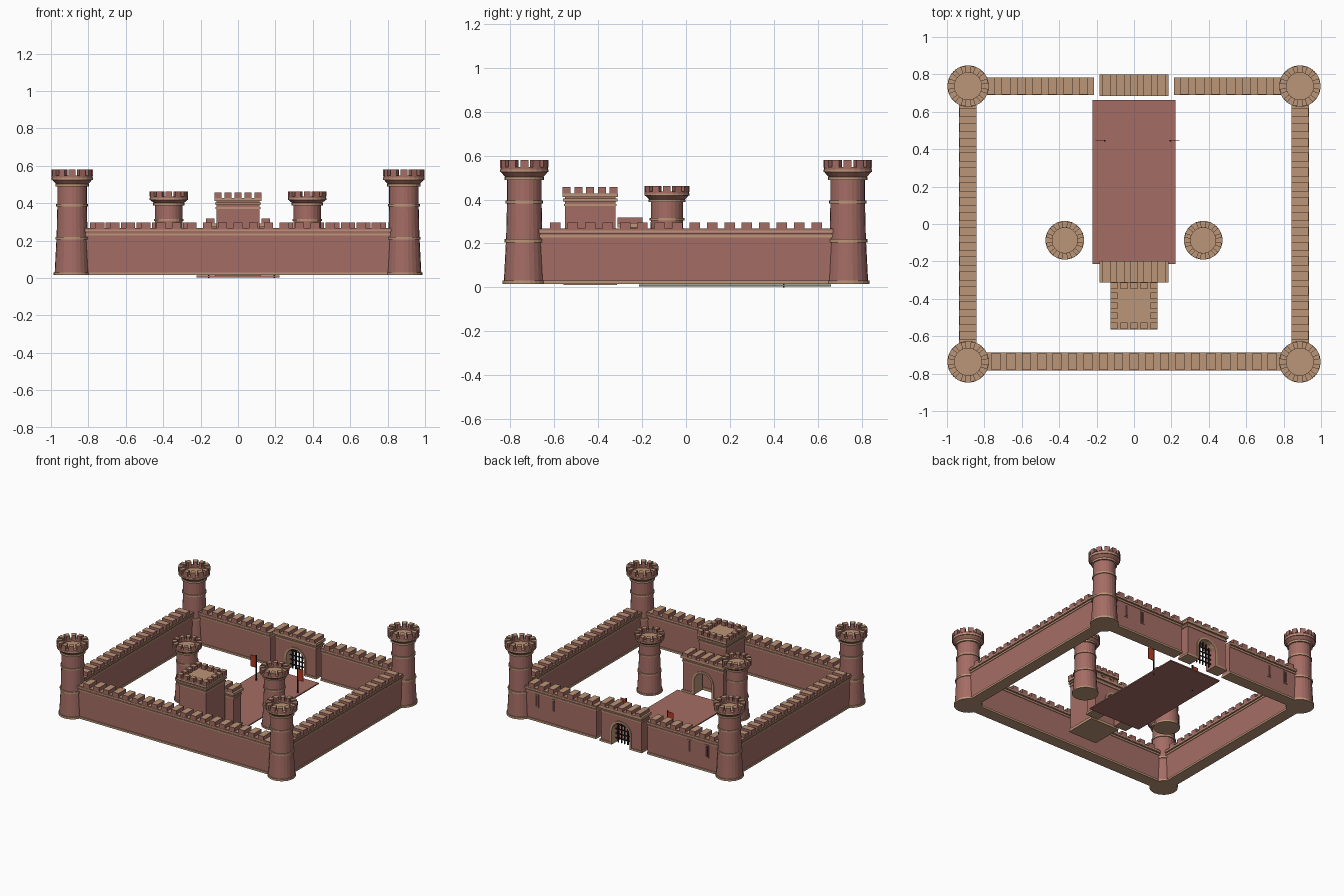
import bpy, bmesh, math
from math import pi, cos, sin, sqrt
from mathutils import Matrix, Vector

if "Cube" in bpy.data.objects:
    bpy.data.objects.remove(bpy.data.objects["Cube"])


def material(name, r, g, b):
    m = bpy.data.materials.new(name)
    m.diffuse_color = (r, g, b, 1)
    m.use_nodes = True
    m.node_tree.nodes["Principled BSDF"].inputs["Base Color"].default_value = m.diffuse_color
    return m


BRICK = material("red_brown_brick", .375, .152, .128)
TAN = material("tan_stone", .50, .30, .185)
IRON = material("black_iron", .012, .012, .014)
RED = material("banner_red", .45, .045, .018)
DARK = material("slit_shadow", .09, .04, .035)
MASONRY = [BRICK, TAN]


def finish(name, bm, mats, flat_tan=False):
    """Turn a bmesh into an object; optionally make level faces tan."""
    bmesh.ops.recalc_face_normals(bm, faces=bm.faces)
    if flat_tan:
        for f in bm.faces:
            if abs(f.normal.z) > .9:
                f.material_index = 1
    me = bpy.data.meshes.new(name)
    bm.to_mesh(me)
    bm.free()
    for m in mats:
        me.materials.append(m)
    ob = bpy.data.objects.new(name, me)
    bpy.context.collection.objects.link(ob)
    return ob


def add_box(bm, x0, x1, y0, y1, z0, z1, mat=0):
    geo = bmesh.ops.create_cube(bm, size=1)
    for v in geo["verts"]:
        v.co = Vector(((x0 + x1) / 2 + v.co.x * (x1 - x0),
                       (y0 + y1) / 2 + v.co.y * (y1 - y0),
                       (z0 + z1) / 2 + v.co.z * (z1 - z0)))
    for f in {f for v in geo["verts"] for f in v.link_faces}:
        f.material_index = mat


def add_prism(bm, pts, y0, y1, mat=0):
    """Extrude an outline in the xz plane along y."""
    f = bm.faces.new([bm.verts.new((x, y0, z)) for x, z in pts])
    f.material_index = mat
    ext = bmesh.ops.extrude_face_region(bm, geom=[f], use_keep_orig=True)
    new = [g for g in ext["geom"] if isinstance(g, bmesh.types.BMVert)]
    bmesh.ops.translate(bm, verts=new, vec=(0, y1 - y0, 0))
    for v in new:
        for face in v.link_faces:
            face.material_index = mat


# ---------- round towers ----------
# radius, height, material of the band rising from this point
PROFILE = [(.099, .015, 1), (.099, .03, 1), (.093, .03, 0), (.084, .205, 1),
           (.090, .205, 1), (.090, .219, 1), (.083, .219, 0), (.079, .382, 1),
           (.085, .382, 1), (.085, .395, 1), (.079, .395, 0), (.079, .488, 1),
           (.090, .488, 1), (.090, .503, 1), (.087, .503, 0), (.107, .525, 1),
           (.111, .525, 1), (.111, .536, 1), (.109, .536, 0), (.109, .548, 1),
           (.073, .548, 0), (.073, .535, 0)]
SIDES = 24


def tower(name, x, y, sr=1, sz=1):
    bm = bmesh.new()
    rings = [[bm.verts.new((r * cos(2 * pi * i / SIDES), r * sin(2 * pi * i / SIDES), z))
              for i in range(SIDES)] for r, z, _ in PROFILE]
    for k in range(len(rings) - 1):
        a, b = rings[k], rings[k + 1]
        for i in range(SIDES):
            j = (i + 1) % SIDES
            bm.faces.new((a[i], a[j], b[j], b[i])).material_index = PROFILE[k][2]
    for ring in (rings[0], rings[-1]):
        bm.faces.new(ring).material_index = 1
    # crown of wedge-shaped merlons
    for i in range(12):
        c, h = 2 * pi * i / 12, .165
        low, high = [[bm.verts.new((r * cos(c + d), r * sin(c + d), z))
                      for r, d in ((.073, -h), (.112, -h), (.112, h), (.073, h))]
                     for z in (.546, .58)]
        bm.faces.new(low)
        bm.faces.new(high)
        for k in range(4):
            j = (k + 1) % 4
            bm.faces.new((low[k], low[j], high[j], high[k]))
    ob = finish(name, bm, MASONRY, True)
    ob.data.transform(Matrix.Translation((x, y, .015 * (1 - sz))) @ Matrix.Diagonal((sr, sr, sz, 1)))


for sx in (-1, 1):
    for sy in (-1, 1):
        tower("corner_tower", sx * .887, sy * .737)
    tower("inner_tower", sx * .37, -.087, .93, .79)


# ---------- curtain walls ----------
def wall(name, length, merlons, place, span):
    """Wall along x with plinth, two string courses and merlons."""
    bm = bmesh.new()
    a = length / 2
    for w, z0, z1, m in ((.09, .015, .03, 1), (.076, .03, .26, 0), (.085, .228, .238, 1),
                         (.09, .246, .268, 0), (.094, .25, .26, 1)):
        add_box(bm, -a, a, -w / 2, w / 2, z0, z1, m)
    pitch = span / merlons
    for i in range(merlons):
        c = -span / 2 + pitch * (i + .5)
        add_box(bm, c - .024, c + .024, -.045, .045, .266, .296)
    ob = finish(name, bm, MASONRY, True)
    ob.data.transform(place)


wall("front_wall", 1.64, 19, Matrix.Translation((0, -.735, 0)), 1.56)
for s in (-1, 1):
    wall("side_wall", 1.34, 16, Matrix.Translation((s * .888, 0, 0)) @ Matrix.Rotation(pi / 2, 4, 'Z'), 1.27)
    wall("back_wall", .605, 7, Matrix.Translation((s * .5175, .737, 0)), .58)
    # arrow slits on the outside of the back wall
    for x in (.575, .722):
        bm = bmesh.new()
        add_box(bm, s * x - .016, s * x + .016, .774, .779, .12, .22)
        add_box(bm, s * x - .009, s * x + .009, .776, .781, .13, .21, 1)
        finish("arrow_slit", bm, [BRICK, DARK])


# ---------- arched gatehouses ----------
def arch(r, n=14):
    return [(r * cos(pi * i / n), .12 + r * sin(pi * i / n)) for i in range(n + 1)]


def gatehouse(name, y):
    bm = bmesh.new()
    b = .015
    opening = [(.075, b)] + arch(.075) + [(-.075, b)]
    add_prism(bm, [(-.172, b), (-.172, .28), (.172, .28), (.172, b)] + opening, y - .045, y + .045)
    # raised arch surround
    outer = [(-.09, b)] + arch(.09)[::-1] + [(.09, b)]
    add_prism(bm, outer + opening, y - .051, y + .051, 1)
    # plinth, string course and cap
    for s in (-1, 1):
        x0, x1 = sorted((s * .09, s * .18))
        add_box(bm, x0, x1, y - .05, y + .05, b, .03, 1)
    add_box(bm, -.178, .178, y - .05, y + .05, .245, .256, 1)
    add_box(bm, -.185, .185, y - .057, y + .057, .272, .292, 1)
    for i in range(5):
        c = -.148 + i * .074
        add_box(bm, c - .022, c + .022, y - .057, y + .057, .29, .317)
    finish(name, bm, MASONRY, True)


gatehouse("back_gatehouse", .742)
gatehouse("keep_gatehouse", -.255)

# portcullis in the back gate
bm = bmesh.new()
for i in range(-2, 3):
    x = i * .027
    add_box(bm, x - .004, x + .004, .738, .746, .02, .12 + sqrt(.075 ** 2 - x * x))
for z in (.05, .085, .12, .155):
    w = .075 if z <= .12 else sqrt(.075 ** 2 - (z - .12) ** 2)
    add_box(bm, -w, w, .739, .745, z - .004, z + .004)
finish("portcullis", bm, [IRON])

# ---------- keep ----------
bm = bmesh.new()
KY = -.437
for h, z0, z1, m in ((.122, .01, .03, 1), (.115, .03, .415, 0), (.12, .37, .38, 1),
                     (.124, .392, .404, 1), (.126, .412, .428, 1)):
    add_box(bm, -h, h, KY - h, KY + h, z0, z1, m)
for i in range(5):
    for j in range(5):
        if i in (0, 4) or j in (0, 4):
            cx, cy = (i - 2) * .0535, KY + (j - 2) * .0535
            add_box(bm, cx - .018, cx + .018, cy - .018, cy + .018, .426, .457)
finish("keep", bm, MASONRY, True)

# ---------- courtyard paving ----------
bm = bmesh.new()
add_box(bm, -.222, .222, -.215, .662, .003, .012)
finish("courtyard_paving", bm, [BRICK])

# ---------- banners ----------
for x, s in ((-.157, -1), (.195, 1)):
    bm = bmesh.new()
    add_box(bm, x - .004, x + .004, .441, .449, 0, .205)
    x0, x1 = sorted((x, x + s * .048))
    add_box(bm, x0, x1, .443, .447, .11, .198, 1)
    finish("banner", bm, [IRON, RED])
